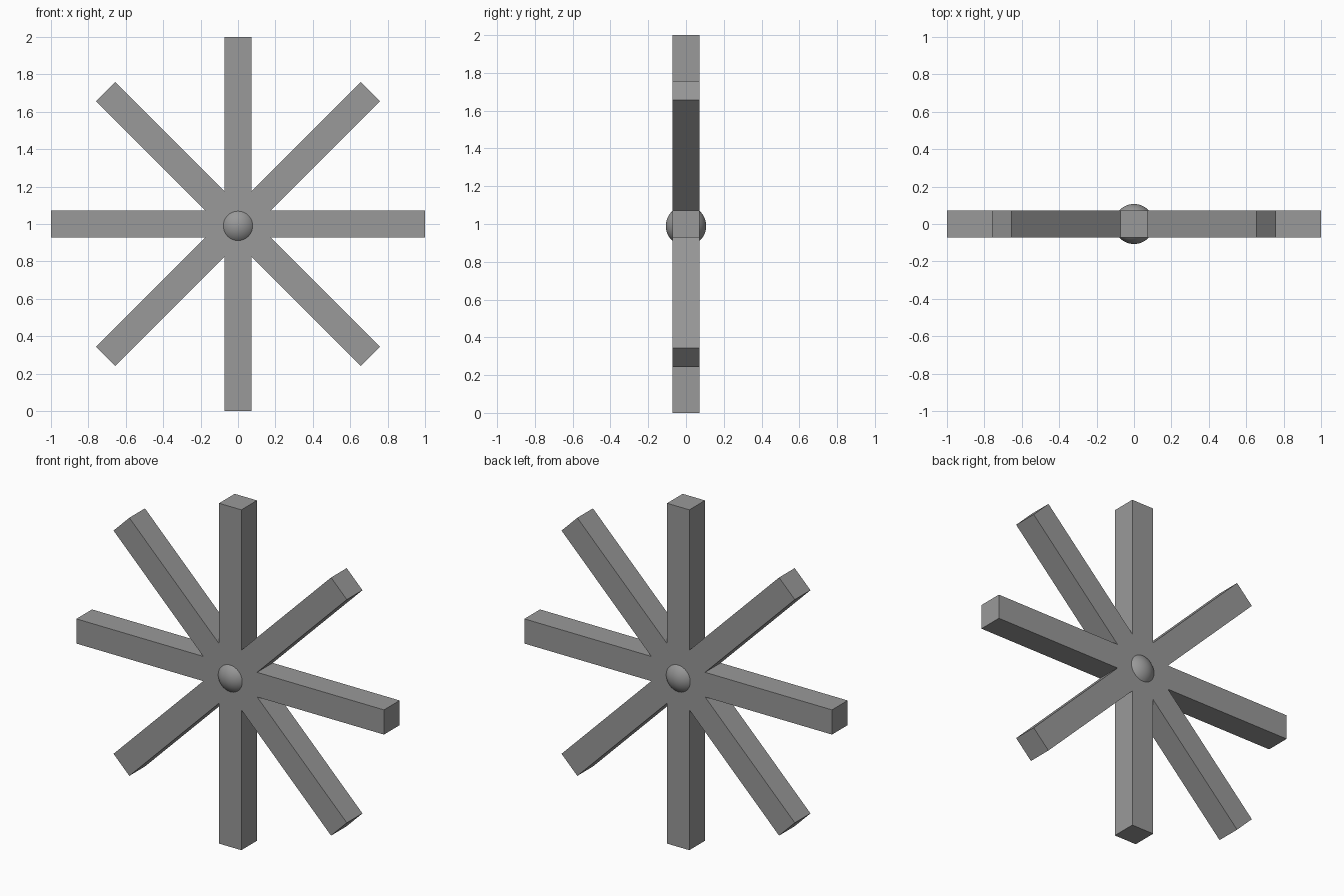
import bpy, bmesh
from math import sin, cos, pi, hypot, atan2

if "Cube" in bpy.data.objects:
    bpy.data.objects.remove(bpy.data.objects["Cube"])

HALF = 0.0725      # half thickness of every square bar
LENGTH = 1.0       # hub centre to bar end
ARMS = 8

dark = bpy.data.materials.new("dark_grey")
dark.diffuse_color = (0.32, 0.32, 0.32, 1)
dark.use_nodes = True
dark.node_tree.nodes["Principled BSDF"].inputs["Base Color"].default_value = dark.diffuse_color


def polar(radius, angle):
    return radius * cos(angle), radius * sin(angle)


# Eight square bars crossing at the centre, as one extruded star outline
tip_r, tip_a = hypot(LENGTH, HALF), atan2(HALF, LENGTH)
valley_r = HALF / sin(pi / ARMS)
outline = []
for i in range(ARMS):
    a = 2 * pi * i / ARMS
    outline += [polar(tip_r, a - tip_a), polar(tip_r, a + tip_a),
                polar(valley_r, a + pi / ARMS)]

bm = bmesh.new()
front = bm.faces.new([bm.verts.new((x, -HALF, z)) for x, z in outline])
ext = bmesh.ops.extrude_face_region(bm, geom=[front], use_keep_orig=True)
moved = [g for g in ext["geom"] if isinstance(g, bmesh.types.BMVert)]
bmesh.ops.translate(bm, verts=moved, vec=(0, 2 * HALF, 0))
bmesh.ops.recalc_face_normals(bm, faces=bm.faces)
mesh = bpy.data.meshes.new("crossed_bars")
bm.to_mesh(mesh)
bm.free()
bars = bpy.data.objects.new("crossed_bars", mesh)
bars.location.z = 1.0
bpy.context.collection.objects.link(bars)
mesh.materials.append(dark)

# Hub ball poking out of the front and back
bpy.ops.mesh.primitive_uv_sphere_add(segments=48, ring_count=24, radius=0.107,
                                     location=(0, 0, 0.99))
hub = bpy.context.object
hub.name = "hub_ball"
bpy.ops.object.shade_smooth()
hub.data.materials.append(dark)
